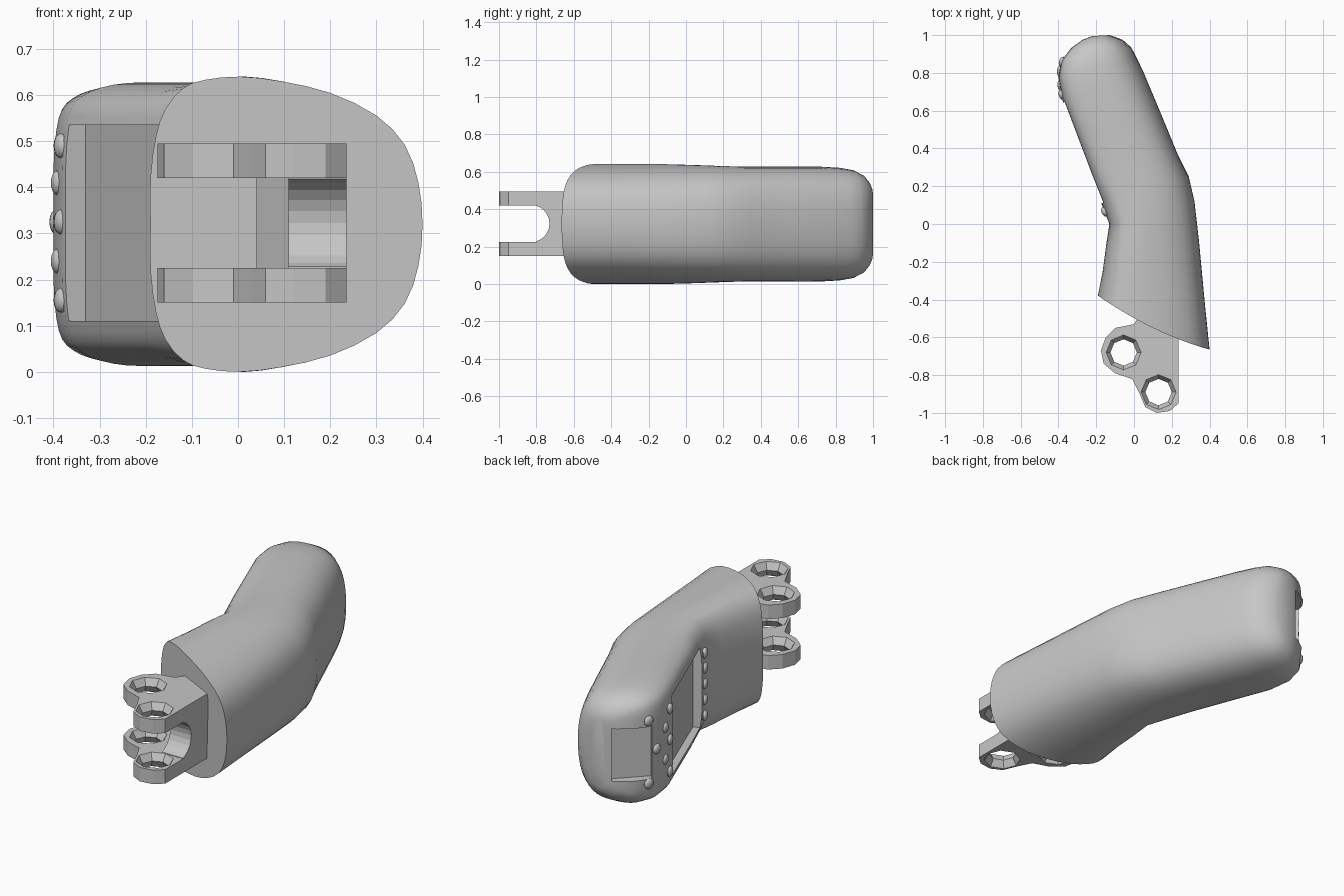
import bpy, bmesh, math
from mathutils import Matrix

if "Cube" in bpy.data.objects:
    bpy.data.objects.remove(bpy.data.objects["Cube"], do_unlink=True)

grey = bpy.data.materials.new("light_grey")
grey.use_nodes = True
COLOUR = (0.57, 0.57, 0.57, 1)
grey.diffuse_color = COLOUR
grey.node_tree.nodes["Principled BSDF"].inputs["Base Color"].default_value = COLOUR
MID = 0.32


def make(name, bm, smooth=None):
    bmesh.ops.recalc_face_normals(bm, faces=bm.faces)
    mesh = bpy.data.meshes.new(name)
    bm.to_mesh(mesh)
    bm.free()
    mesh.materials.append(grey)
    ob = bpy.data.objects.new(name, mesh)
    bpy.context.collection.objects.link(ob)
    if smooth:
        bpy.ops.object.select_all(action="DESELECT")
        ob.select_set(True)
        bpy.context.view_layer.objects.active = ob
        bpy.ops.object.shade_smooth_by_angle(angle=math.radians(smooth))
    return ob


def loft(name, rings, smooth=None):
    bm = bmesh.new()
    loops = [[bm.verts.new(p) for p in ring] for ring in rings]
    n = len(loops[0])
    for a, b in zip(loops, loops[1:]):
        for i in range(n):
            j = (i + 1) % n
            bm.faces.new((a[i], a[j], b[j], b[i]))
    bm.faces.new(loops[0])
    bm.faces.new(loops[-1])
    return make(name, bm, smooth)


def prism(name, outline, z0, z1):
    return loft(name, [[(x, y, z) for x, y in outline] for z in (z0, z1)])


def box(name, centre, size, angle):
    bm = bmesh.new()
    mat = (Matrix.Translation(centre) @ Matrix.Rotation(angle, 4, "Z")
           @ Matrix.Diagonal((*size, 1)))
    bmesh.ops.create_cube(bm, size=1, matrix=mat)
    return make(name, bm)


def circle(x, y, z, r, sides=8):
    angles = [math.tau * i / sides for i in range(sides)]
    return [(x + r * math.cos(a), y + r * math.sin(a), z) for a in angles]


def cut(target, cutter):
    cutter.hide_render = True
    cutter.hide_set(True)
    cutter.display_type = "WIRE"
    mod = target.modifiers.new("cut", "BOOLEAN")
    mod.operation, mod.solver, mod.object = "DIFFERENCE", "EXACT", cutter


def rounded(half):
    # Mirror a half profile and add a spline point between each pair
    pts = half + [(t, -h) for t, h in half[-2:0:-1]]
    n, out = len(pts), []
    for i in range(n):
        a, b, c, d = (pts[(i + k) % n] for k in (-1, 0, 1, 2))
        out += [b, tuple((9 * (b[k] + c[k]) - a[k] - d[k]) / 16 for k in (0, 1))]
    return out


# Bent body: D-shaped at the front, boxier at the rear
front = rounded([(0, 0), (0, .1), (.02, .19), (.055, .25), (.12, .295), (.2, .313), (.33, .32),
                 (.48, .31), (.66, .285), (.83, .236), (.935, .172), (.985, .09), (1, 0)])
rear = rounded([(0, 0), (0, .13), (.015, .215), (.045, .262), (.1, .287), (.19, .305),
                (.33, .316), (.5, .314), (.68, .298), (.84, .255), (.94, .185), (.985, .1), (1, 0)])
# left x, left y, right x, right y, height scale, rear blend, forward bow
stations = [
    (-.19, -.38, .40, -.665, 1, 0, .03), (-.165, -.25, .375, -.42, 1, 0, .015),
    (-.145, -.1, .345, -.1, 1, 0, 0), (-.13, 0, .32, .12, .99, .2, 0),
    (-.18, .13, .29, .25, .98, .6, 0), (-.225, .25, .235, .36, .97, 1, 0),
    (-.312, .48, .14, .59, .97, 1, 0), (-.38, .66, .052, .8, .97, 1, 0),
    (-.4, .78, .012, .885, .95, 1, 0), (-.385, .865, -.015, .935, .91, 1, 0),
    (-.335, .93, -.06, .975, .82, 1, 0), (-.275, .975, -.1, .99, .7, 1, 0),
    (-.22, .995, -.13, 1, .58, 1, 0)]
rings = []
for lx, ly, rx, ry, s, k, bow in stations:
    ring = []
    for (t0, h0), (t1, h1) in zip(front, rear):
        t, h = t0 + (t1 - t0) * k, h0 + (h1 - h0) * k
        ring.append((lx + (rx - lx) * t, ly + (ry - ly) * t - bow * 4 * t * (1 - t), MID + h * s))
    rings.append(ring)
body = loft("bent_body", rings, 35)

# Long recess on the side face and a small notch on the end corner
slope = math.atan2(.354, .935)
cut(body, box("recess_cutter", (-.277, .375, MID + .003), (.1, .57, .425), slope))
cut(body, box("notch_cutter", (-.335, .93, MID), (.1, .2, .28), -math.pi / 4))


# Round buttons beside the recess
def button(index, x, y, z, angle):
    bm = bmesh.new()
    mat = (Matrix.Translation((x, y, z)) @ Matrix.Rotation(angle, 4, "Z")
           @ Matrix.Diagonal((.015, .027, .027, 1)))
    bmesh.ops.create_uvsphere(bm, u_segments=12, v_segments=8, radius=1, matrix=mat)
    make(f"button_{index}", bm, 40)


spots = [(-.382, .86, z, -.3) for z in (.49, .155)]
spots += [(-.394, .81, .325, -.1)]
spots += [(-.391, .735, z, .15) for z in (.41, .24)]
spots += [(-.384, .685, z, .25) for z in (.49, .325, .155)]
spots += [(-.157, .065, z, slope) for z in (.49, .41, .325, .24, .155)]
for i, spot in enumerate(spots):
    button(i + 1, *spot)

# Two hinge plates, each with a pair of countersunk pin holes
outline = [(.235, -.54), (.235, -.95), (.19, -.99), (.12, -1), (.06, -.97), (.03, -.9),
           (-.01, -.82), (-.1, -.79), (-.16, -.74), (-.175, -.67), (-.15, -.6),
           (-.1, -.55), (0, -.53), (.04, -.47)]
for name, z0, z1 in (("lower", .15, .225), ("upper", .42, .495)):
    plate = prism(name + "_hinge_plate", outline, z0, z1)
    mid = (z0 + z1) / 2
    for side, x, y in (("left", .13, -.89), ("right", -.055, -.68)):
        waist = [circle(x, y, mid + dz, r) for dz, r in ((-.05, .1), (0, .07), (.05, .1))]
        cut(plate, loft(f"{name}_{side}_hole_cutter", waist))

# Web joining the plates, hollowed to a U
web = prism("hinge_web", [(.235, -.54), (.235, -.8), (.11, -.8), (.11, -.64), (.04, -.53),
                          (.04, -.48)], .22, .425)
hollow = [[(x, z - .83, y + MID + .003) for y, z, _ in circle(0, 0, 0, .1, 24)]
          for x in (-.1, .4)]
cut(web, loft("web_cutter", hollow))
